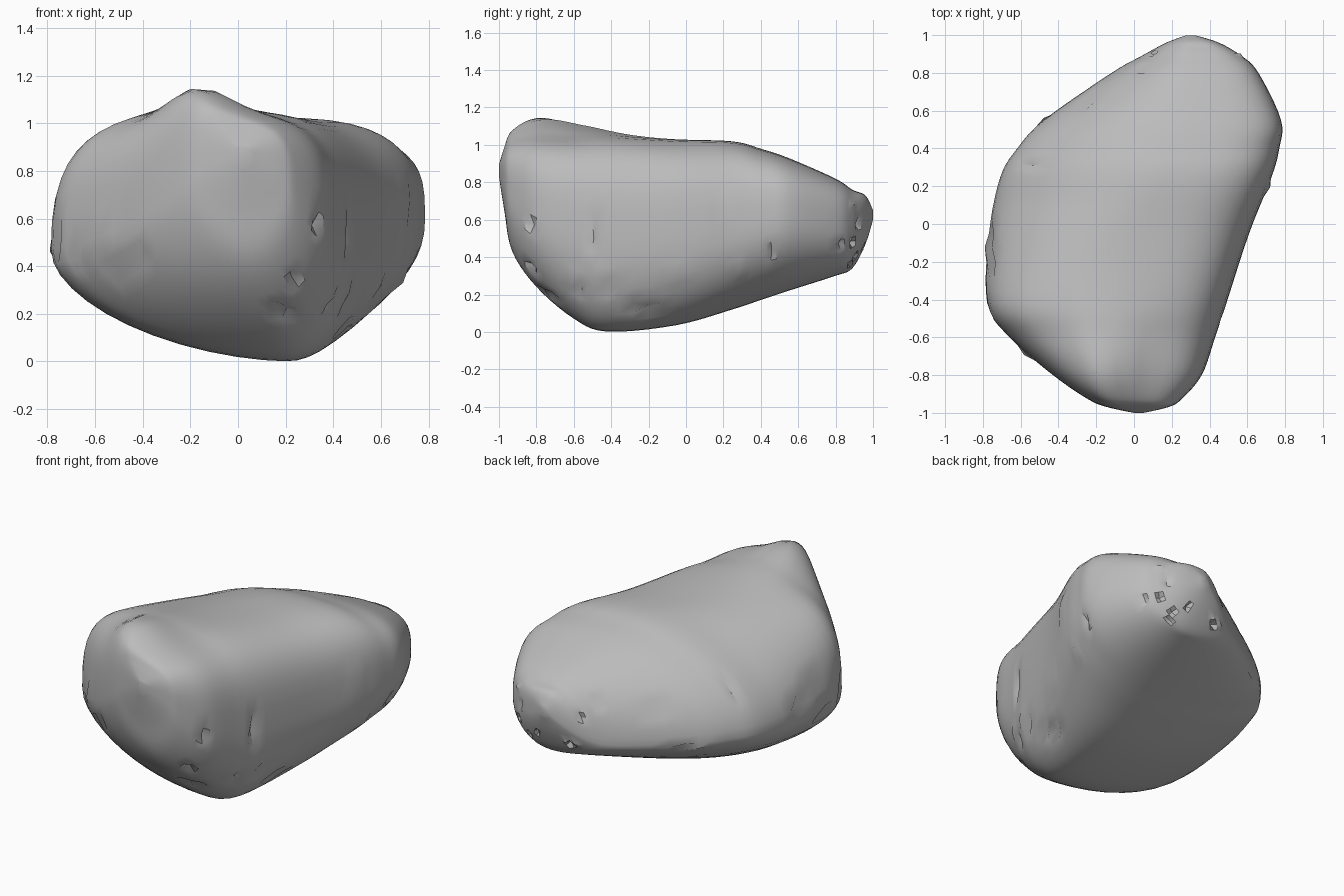
import bpy, bmesh, math, random
from mathutils import Vector

if "Cube" in bpy.data.objects:
    bpy.data.objects.remove(bpy.data.objects["Cube"], do_unlink=True)

AROUND = 48   # points in each cross-section
STEPS = 5     # rings between neighbouring stations

# Stations along the boulder: y, then (x, z) of the left, right, bottom and top extremes
STATIONS = [
    (-1.0, .0, .86, .05, .86, .02, .83, .02, .89),
    (-.97, -.14, .8, .18, .8, .02, .64, -.02, .96),
    (-.93, -.24, .72, .25, .7, .04, .43, -.06, 1.01),
    (-.8, -.43, .58, .36, .6, .08, .24, -.1, 1.04),
    (-.6, -.66, .48, .43, .52, .15, .07, -.1, 1.04),
    (-.42, -.78, .46, .49, .48, .2, 0, -.08, 1.05),
    (-.05, -.77, .46, .61, .5, .22, .035, 0, 1.03),
    (.25, -.71, .47, .73, .55, .25, .12, .15, 1.02),
    (.4, -.62, .47, .77, .58, .28, .17, .2, .98),
    (.55, -.48, .46, .78, .6, .3, .22, .25, .93),
    (.8, -.12, .44, .66, .57, .33, .3, .3, .82),
    (.89, .04, .46, .57, .57, .34, .34, .3, .76),
    (.96, .17, .54, .45, .58, .32, .47, .3, .73),
    (1.0, .28, .62, .32, .62, .3, .6, .3, .65),
]


def spline(a, b, c, d, t):
    """Catmull-Rom blend between b and c."""
    return b + .5 * t * (c - a + t * (2*a - 5*b + 4*c - d + t * (3*(b - c) + d - a)))


def clamp(value, low, high):
    return min(max(value, low), high)


def interpolated_stations():
    last = len(STATIONS) - 1
    for i in range(last):
        four = [STATIONS[clamp(i + k, 0, last)] for k in (-1, 0, 1, 2)]
        for s in range(STEPS):
            yield [spline(*values, s / STEPS) for values in zip(*four)]
    yield STATIONS[last]


def crest(x, y, z):
    """Narrow hump on top of the front end."""
    fade = clamp((z - .8) / .2, 0, 1)
    return .12 * fade * math.exp(-((x + .16) / .16) ** 2 - ((y + .73) / .3) ** 2)


def section(station):
    """Closed outline made of four superelliptic quarters joining the extremes."""
    y, xl, zl, xr, zr, xb, zb, xt, zt = station
    slope = clamp(1 + .8 * y, .65, 1.1)   # the left shoulder falls away towards the back
    right, top, left, bottom = (xr, zr), (xt, zt), (xl, zl), (xb, zb)
    quarters = [(right, top, .6), (top, left, slope),
                (left, bottom, 1.15), (bottom, right, .95)]
    n = AROUND // 4
    for q, (p, r, power) in enumerate(quarters):
        for k in range(n):
            angle = math.pi / 2 * k / n
            c, s = math.cos(angle) ** power, math.sin(angle) ** power
            # centre of the quarter's ellipse
            cx, cz = (r[0], p[1]) if q % 2 == 0 else (p[0], r[1])
            x = cx + c * (p[0] - cx) + s * (r[0] - cx)
            z = cz + c * (p[1] - cz) + s * (r[1] - cz)
            yield Vector((x, y, z + crest(x, y, z)))


# Boulder body
bm = bmesh.new()
rings = [[bm.verts.new(p) for p in section(st)] for st in interpolated_stations()]
for a, b in zip(rings, rings[1:]):
    for i in range(AROUND):
        j = (i + 1) % AROUND
        bm.faces.new((a[i], a[j], b[j], b[i]))
bm.faces.new(rings[0])
bm.faces.new(rings[-1])
bmesh.ops.recalc_face_normals(bm, faces=bm.faces)
bmesh.ops.smooth_vert(bm, verts=bm.verts, factor=.5,
                      use_axis_x=True, use_axis_y=True, use_axis_z=True)
bm.normal_update()

# Small chips knocked out of the side walls
random.seed(4)
walls = [v for ring in rings[14:-6] for v in ring
         if .1 < v.co.z < .75 and abs(v.normal.z) < .7]
for v in random.sample(walls, 40):
    v.co += v.normal * random.choice((-.035, -.025, .015))

mesh = bpy.data.meshes.new("boulder")
bm.to_mesh(mesh)
bm.free()
boulder = bpy.data.objects.new("boulder", mesh)
bpy.context.collection.objects.link(boulder)

# Stone colour
stone = bpy.data.materials.new("grey stone")
stone.use_nodes = True
colour = (.5, .5, .5, 1)
stone.diffuse_color = colour
stone.node_tree.nodes["Principled BSDF"].inputs["Base Color"].default_value = colour
mesh.materials.append(stone)

bpy.context.view_layer.objects.active = boulder
boulder.select_set(True)
bpy.ops.object.shade_smooth_by_angle(angle=math.radians(35))
